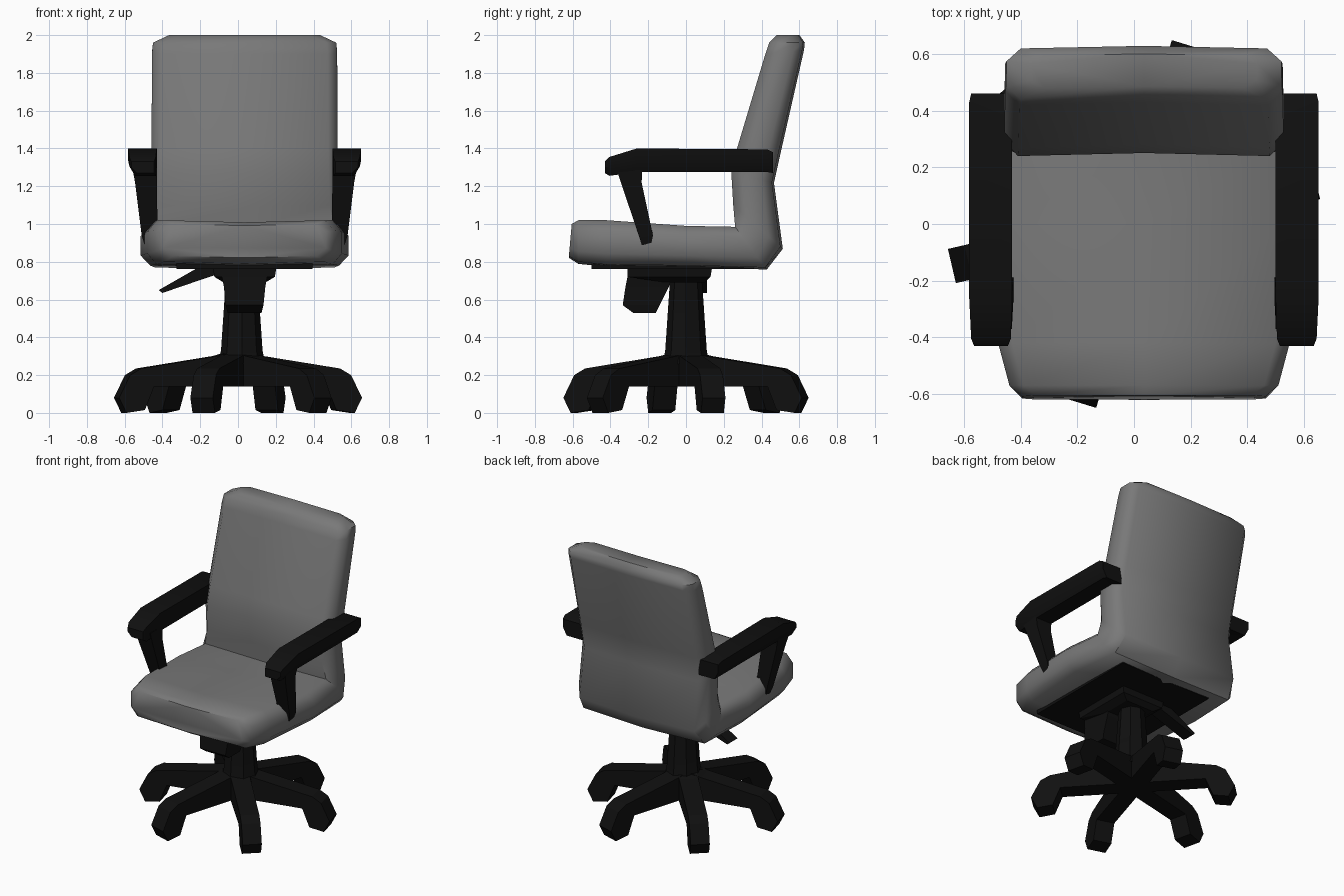
import bpy, bmesh, math

if "Cube" in bpy.data.objects:
    bpy.data.objects.remove(bpy.data.objects["Cube"])

CX = 0.035  # the upper chair sits slightly right of the base centre


def material(name, v):
    m = bpy.data.materials.new(name)
    m.diffuse_color = (v, v, v, 1)
    m.use_nodes = True
    m.node_tree.nodes["Principled BSDF"].inputs["Base Color"].default_value = m.diffuse_color
    return m


GREY = material("grey fabric", 0.19)
BLACK = material("black plastic", 0.005)


def loft(name, rings, mat, smooth=None):
    """Skin a row of equal-length point rings and cap both ends."""
    bm = bmesh.new()
    vs = [[bm.verts.new(p) for p in r] for r in rings]
    n = len(vs[0])
    for a, b in zip(vs, vs[1:]):
        for i in range(n):
            j = (i + 1) % n
            bm.faces.new((a[i], a[j], b[j], b[i]))
    bm.faces.new(vs[0])
    bm.faces.new(vs[-1])
    bmesh.ops.recalc_face_normals(bm, faces=bm.faces)
    me = bpy.data.meshes.new(name)
    bm.to_mesh(me)
    bm.free()
    me.materials.append(mat)
    if smooth:
        for p in me.polygons:
            p.use_smooth = True
        me.set_sharp_from_angle(angle=math.radians(smooth))
    ob = bpy.data.objects.new(name, me)
    bpy.context.collection.objects.link(ob)
    return ob


def rect(x0, x1, y0, y1, z):
    return [(x0, y0, z), (x1, y0, z), (x1, y1, z), (x0, y1, z)]


def circle(x, y, r, z, n=8):
    return [(x + r * math.cos(math.tau * i / n), y + r * math.sin(math.tau * i / n), z)
            for i in range(n)]


# Seat and backrest: one padded shell, (inner y,z), (outer y,z), half width
stations = [
    ((-0.605, 1.00), (-0.62, 0.83), 0.43),
    ((-0.57, 1.02), (-0.57, 0.80), 0.475),
    ((-0.42, 1.02), (-0.42, 0.785), 0.515),
    ((0.00, 0.99), (0.05, 0.78), 0.55),
    ((0.26, 0.985), (0.42, 0.77), 0.525),
    ((0.25, 1.10), (0.50, 0.88), 0.50),
    ((0.24, 1.27), (0.455, 1.22), 0.495),
    ((0.27, 1.40), (0.495, 1.40), 0.493),
    ((0.42, 1.90), (0.615, 1.92), 0.49),
    ((0.44, 1.96), (0.62, 1.96), 0.485),
    ((0.48, 2.00), (0.595, 2.00), 0.40),
]
rings = []
for (iy, iz), (oy, oz), w in stations:
    c = w - 0.05
    ring = [(-w, .25), (-c, 0), (0, .05), (c, 0), (w, .25),
            (w, .75), (c, 1), (0, 1.05), (-c, 1), (-w, .75)]
    rings.append([(CX + x, iy + (oy - iy) * t, iz + (oz - iz) * t) for x, t in ring])
loft("seat_and_backrest", rings, GREY, 50)

# Plate under the seat
loft("seat_plate", [rect(CX - .36, CX + .36, -.50, .36, z) for z in (.762, .80)], BLACK)

# Armrests and their posts, mirrored about the seat centre
for side, label in ((-1, "left"), (1, "right")):
    arm = []
    for y, top, bot, xi, xo in ((-.43, 1.33, 1.27, .48, .60), (-.405, 1.355, 1.255, .47, .61),
                                (-.26, 1.40, 1.275, .465, .617), (.43, 1.395, 1.275, .465, .617),
                                (.46, 1.38, 1.27, .455, .61)):
        mid = (top + bot) / 2
        sec = [(xi, bot), (xi, top), (xo, top), (xo, mid), (xo - .03, bot)]
        arm.append([(CX + side * x, y, z) for x, z in sec])
    loft(label + "_armrest", arm, BLACK, 30)

    post = []
    for xi, xo, y0, y1, z in ((.465, .595, -.37, -.23, 1.30), (.465, .58, -.345, -.235, 1.22),
                              (.46, .545, -.25, -.175, .94), (.46, .53, -.235, -.185, .89)):
        post.append(rect(CX + side * xi, CX + side * xo, y0, y1, z))
    loft(label + "_arm_post", post, BLACK, 30)

# Tilt mechanism under the seat
loft("tilt_housing", [rect(CX - .17, CX + .17, -.31, .14, .78),
                      rect(CX - .16, CX + .16, -.31, .13, .72),
                      rect(CX - .11, CX + .11, -.10, .10, .69)], BLACK)
loft("tension_knob", [rect(CX - .13, CX + .13, -.30, -.06, .77),
                      rect(CX - .11, CX + .11, -.32, -.09, .67),
                      rect(CX - .10, CX + .10, -.335, -.14, .57),
                      rect(CX - .09, CX + .09, -.28, -.16, .53)], BLACK)

# Height lever on the left
lever = [(-.12, .78), (-.21, .77), (-.42, .65), (-.40, .635), (-.21, .70), (-.12, .73)]
loft("height_lever", [[(x, y, z) for x, z in lever] for y in (.02, .11)], BLACK)

# Gas column
loft("column", [circle(.02, 0, r, z) for r, z in ((.125, .26), (.11, .33), (.085, .70), (.085, .76))],
     BLACK, 30)

# Six-legged base, each leg a bent profile with a drooping foot
profile = [(0, .33), (.13, .30), (.54, .235), (.60, .20), (.66, .08), (.62, .0),
           (.52, .015), (.47, .14), (0, .14)]
for i in range(6):
    a = math.radians(13 + 60 * i)
    ca, sa = math.cos(a), math.sin(a)
    loft(f"base_leg_{i + 1}",
         [[(r * ca - h * sa, r * sa + h * ca, z) for r, z in profile] for h in (-.062, .062)],
         BLACK)
